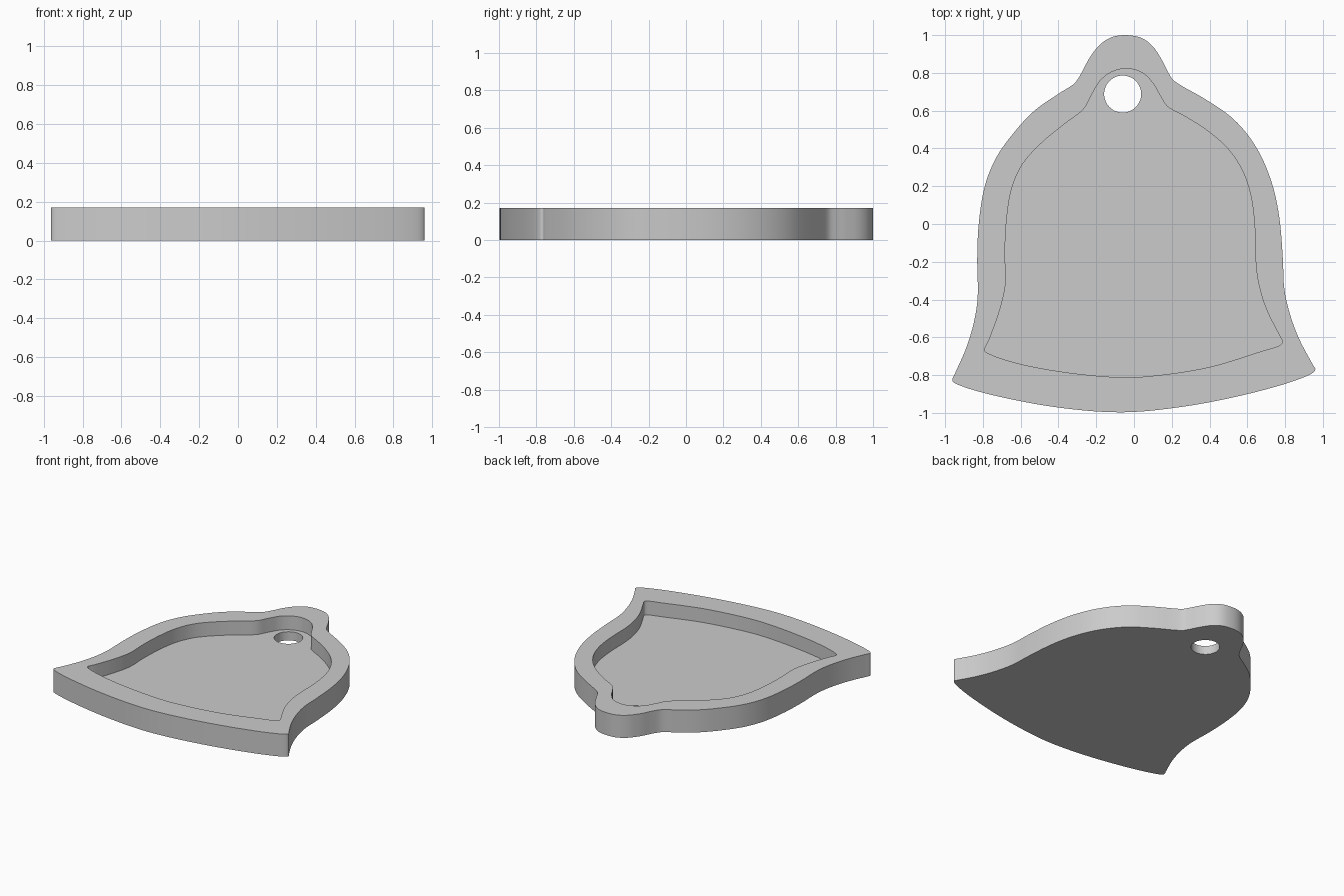
import bpy, bmesh, math
from mathutils import Vector

cube = bpy.data.objects.get("Cube")
if cube:
    bpy.data.objects.remove(cube, do_unlink=True)

HEIGHT, LEDGE, FLOOR = 0.17, 0.118, 0.065

# Outer bell silhouette, clockwise from the top of the hanging loop
OUTER = [(-.05, 1), (.04, .985), (.10, .94), (.152, .86), (.18, .805), (.205, .765),
         (.25, .733), (.37, .665), (.51, .57), (.60, .475), (.675, .355), (.735, .20),
         (.77, .03), (.788, -.185), (.796, -.345), (.825, -.475), (.875, -.61),
         (.95, -.75), (.96, -.768), (.95, -.785), (.85, -.83), (.56, -.91), (.24, -.97),
         (-.065, -.997), (-.39, -.973), (-.71, -.915), (-.90, -.863), (-.955, -.838),
         (-.962, -.825), (-.945, -.785), (-.89, -.66), (-.85, -.53), (-.828, -.395),
         (-.83, -.185), (-.822, 0), (-.79, .20), (-.733, .345), (-.643, .475),
         (-.527, .60), (-.394, .693), (-.315, .745), (-.278, .80), (-.235, .88),
         (-.18, .95), (-.12, .988)]

# Edge of the recessed panel
INNER = [(-.04, .823), (.045, .80), (.10, .745), (.14, .677), (.177, .622), (.267, .571),
         (.384, .497), (.495, .40), (.57, .29), (.616, .16), (.638, 0), (.645, -.21),
         (.66, -.318), (.70, -.45), (.775, -.60), (.786, -.624), (.775, -.64),
         (.664, -.677), (.40, -.757), (.135, -.80), (-.05, -.812), (-.34, -.788),
         (-.606, -.74), (-.765, -.688), (-.79, -.669), (-.765, -.608), (-.712, -.46),
         (-.68, -.318), (-.683, -.16), (-.675, .016), (-.648, .185), (-.59, .317),
         (-.484, .434), (-.362, .534), (-.267, .608), (-.225, .683), (-.18, .757),
         (-.12, .804)]


def smooth_loop(points, steps=5):
    """Closed centripetal Catmull-Rom curve through the points."""
    pts = [Vector(p) for p in points]
    n, out = len(pts), []
    for i in range(n):
        p = [pts[(i + k - 1) % n] for k in range(4)]
        t = [0.0]
        for a, b in zip(p, p[1:]):
            t.append(t[-1] + math.sqrt((b - a).length))
        for s in range(steps):
            u = t[1] + (t[2] - t[1]) * s / steps

            def mix(a, b, i0, i1):
                return a.lerp(b, (u - t[i0]) / (t[i1] - t[i0]))

            a1, a2, a3 = (mix(p[k], p[k + 1], k, k + 1) for k in range(3))
            out.append(mix(mix(a1, a2, 0, 2), mix(a2, a3, 1, 3), 1, 2))
    return out


def circle(x, y, r, n=64):
    return [Vector((x + r * math.cos(math.tau * i / n), y + r * math.sin(math.tau * i / n)))
            for i in range(n)]


bm = bmesh.new()


def ring(points, z):
    verts = [bm.verts.new((p.x, p.y, z)) for p in points]
    return [bm.edges.new((verts[i - 1], verts[i])) for i in range(len(verts))]


def wall(*rings):
    for lower, upper in zip(rings, rings[1:]):
        bmesh.ops.bridge_loops(bm, edges=lower + upper)


def fill(*rings):
    bmesh.ops.triangle_fill(bm, use_beauty=True, edges=[e for r in rings for e in r])


outer, inner, hole = smooth_loop(OUTER), smooth_loop(INNER), circle(-.06, .688, .098)
outer_low, outer_top = ring(outer, 0), ring(outer, HEIGHT)
inner_low, inner_mid, inner_top = (ring(inner, z) for z in (FLOOR, LEDGE, HEIGHT))
hole_low, hole_top = ring(hole, 0), ring(hole, FLOOR)

# Underside, recessed floor and raised rim
fill(outer_low, hole_low)
fill(inner_low, hole_top)
fill(outer_top, inner_top)
# Outer side, recess side and hanging hole
wall(outer_low, outer_top)
wall(inner_low, inner_mid, inner_top)
wall(hole_low, hole_top)
bmesh.ops.recalc_face_normals(bm, faces=bm.faces[:])

mesh = bpy.data.meshes.new("bell_tag")
bm.to_mesh(mesh)
bm.free()
tag = bpy.data.objects.new("bell_tag", mesh)
bpy.context.collection.objects.link(tag)

# Plain grey material
grey = bpy.data.materials.new("plain grey")
grey.use_nodes = True
color = (0.6, 0.6, 0.6, 1)
grey.diffuse_color = color
grey.node_tree.nodes["Principled BSDF"].inputs["Base Color"].default_value = color
mesh.materials.append(grey)

bpy.ops.object.select_all(action='DESELECT')
tag.select_set(True)
bpy.context.view_layer.objects.active = tag
bpy.ops.object.shade_smooth_by_angle(angle=math.radians(30))
